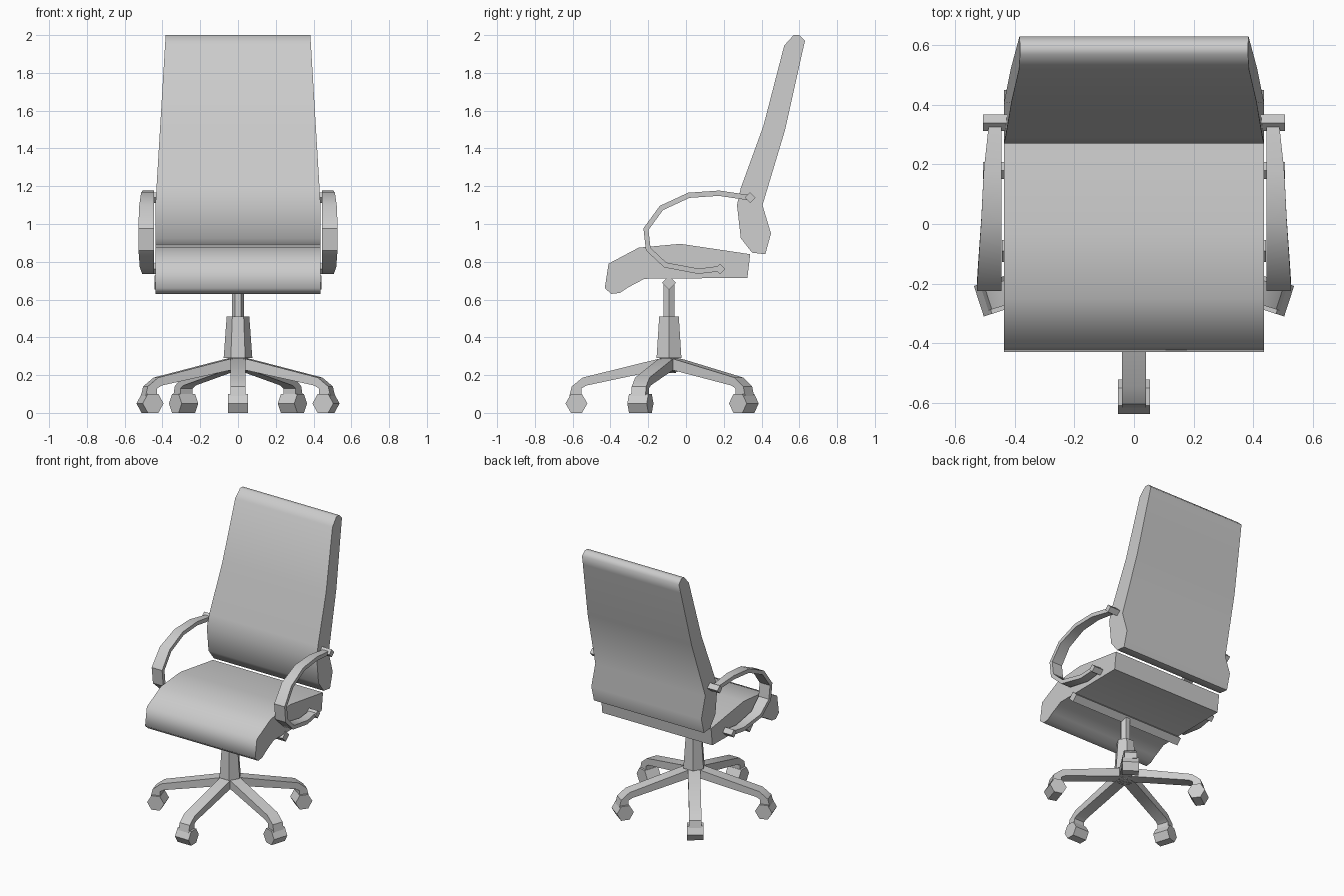
import bpy, bmesh, math
from mathutils import Matrix, Vector

if "Cube" in bpy.data.objects:
    bpy.data.objects.remove(bpy.data.objects["Cube"], do_unlink=True)

grey = bpy.data.materials.new("plain grey")
grey.use_nodes = True
colour = (0.6, 0.6, 0.6, 1)
grey.diffuse_color = colour
grey.node_tree.nodes["Principled BSDF"].inputs["Base Color"].default_value = colour

CENTRE = Vector((0, -0.09, 0))


def finish(name, bm, angle):
    bmesh.ops.recalc_face_normals(bm, faces=bm.faces[:])
    mesh = bpy.data.meshes.new(name)
    bm.to_mesh(mesh)
    bm.free()
    obj = bpy.data.objects.new(name, mesh)
    bpy.context.collection.objects.link(obj)
    mesh.materials.append(grey)
    bpy.ops.object.select_all(action="DESELECT")
    obj.select_set(True)
    bpy.context.view_layer.objects.active = obj
    bpy.ops.object.shade_smooth_by_angle(angle=math.radians(angle))
    return obj


def slab(name, profile, width, angle, matrix=None):
    """Side profile of (y, z) points, spanned from -width(z) to +width(z) in x."""
    bm = bmesh.new()
    left, right = ([bm.verts.new((s * width(z), y, z)) for y, z in profile] for s in (1, -1))
    bm.faces.new(left)
    bm.faces.new(right)
    n = len(profile)
    for i in range(n):
        j = (i + 1) % n
        bm.faces.new((left[i], left[j], right[j], right[i]))
    if matrix:
        bm.transform(matrix)
    return finish(name, bm, angle)


def bar(name, x0, x1, y, z, r):
    """Square bar on edge, running along x."""
    bm = bmesh.new()
    m = Matrix.Translation(((x0 + x1) / 2, y, z)) @ Matrix.Rotation(math.pi / 2, 4, "Y")
    bmesh.ops.create_cone(bm, cap_ends=True, segments=4, radius1=r, radius2=r,
                          depth=abs(x1 - x0), matrix=m)
    return finish(name, bm, 30)


def hex_post(name, z0, z1, r0, r1):
    bm = bmesh.new()
    # turned so that two corners lie on the x axis
    m = Matrix.Translation(CENTRE + Vector((0, 0, (z0 + z1) / 2))) @ Matrix.Rotation(math.pi / 2, 4, "Z")
    bmesh.ops.create_cone(bm, cap_ends=True, segments=6, radius1=r0, radius2=r1,
                          depth=z1 - z0, matrix=m)
    return finish(name, bm, 30)


# Seat cushion
seat = [(-0.43, 0.66), (-0.41, 0.79), (-0.25, 0.875), (-0.03, 0.895), (0.34, 0.84),
        (0.325, 0.715), (-0.22, 0.71), (-0.305, 0.665), (-0.35, 0.635), (-0.395, 0.63)]
slab("seat", seat, lambda z: 0.437, 60)

# Backrest, narrowing towards the top
back = [(0.6, 2.0), (0.57, 2.0), (0.52, 1.945), (0.41, 1.52), (0.29, 1.19), (0.27, 1.1),
        (0.29, 0.925), (0.35, 0.848), (0.42, 0.84), (0.45, 0.95), (0.405, 1.1),
        (0.525, 1.5), (0.615, 1.905), (0.63, 1.97)]
slab("backrest", back, lambda z: 0.437 - 0.054 * max(0, (z - 1.1) / 0.9), 60)

# Armrests: flat looped bands, given as (y, z, outer x)
path = [(0.33, 1.14, 0.488), (0.175, 1.163, 0.505), (0.015, 1.152, 0.513), (-0.13, 1.085, 0.523),
        (-0.212, 0.973, 0.528), (-0.2, 0.867, 0.527), (-0.11, 0.783, 0.52), (0.065, 0.75, 0.507),
        (0.175, 0.763, 0.5)]
for side, s in (("left", 1), ("right", -1)):
    bm = bmesh.new()
    rings = []
    for i, (y, z, x) in enumerate(path):
        a, b = path[max(i - 1, 0)], path[min(i + 1, len(path) - 1)]
        n = Vector((0, -(b[1] - a[1]), b[0] - a[0])).normalized() * 0.014
        rings.append([bm.verts.new(Vector((s * px, y, z)) + n * k)
                      for px, k in ((0.445, 1), (x, 1), (x, -1), (0.445, -1))])
    for p, q in zip(rings, rings[1:]):
        for k in range(4):
            bm.faces.new((p[k], p[k - 1], q[k - 1], q[k]))
    bm.faces.new(rings[0])
    bm.faces.new(rings[-1])
    finish(side + "_armrest", bm, 35)
    bar(side + "_upper_arm_peg", s * 0.4, s * 0.507, 0.34, 1.14, 0.028)
    bar(side + "_lower_arm_peg", s * 0.4, s * 0.507, 0.18, 0.762, 0.028)

# Support bar and column under the seat
bar("seat_support_bar", -0.443, 0.443, CENTRE.y, 0.69, 0.037)
hex_post("gas_post", 0.5, 0.69, 0.033, 0.033)
hex_post("column_sleeve", 0.29, 0.51, 0.076, 0.06)

# Five legs with hexagonal casters
leg = [(0, 0.295), (-0.06, 0.285), (-0.457, 0.187), (-0.515, 0.14), (-0.527, 0.09),
       (-0.463, 0.09), (-0.463, 0.13), (-0.437, 0.145), (-0.06, 0.225), (0, 0.212)]
wheel = [(-0.49 + 0.058 * math.cos(k * math.pi / 3), 0.05 + 0.058 * math.sin(k * math.pi / 3))
         for k in range(6)]
for i in range(5):
    m = Matrix.Translation(CENTRE) @ Matrix.Rotation(i * math.tau / 5, 4, "Z")
    slab(f"leg_{i + 1}", leg, lambda z: 0.04, 30, m)
    slab(f"caster_{i + 1}", wheel, lambda z: 0.054, 30, m)
